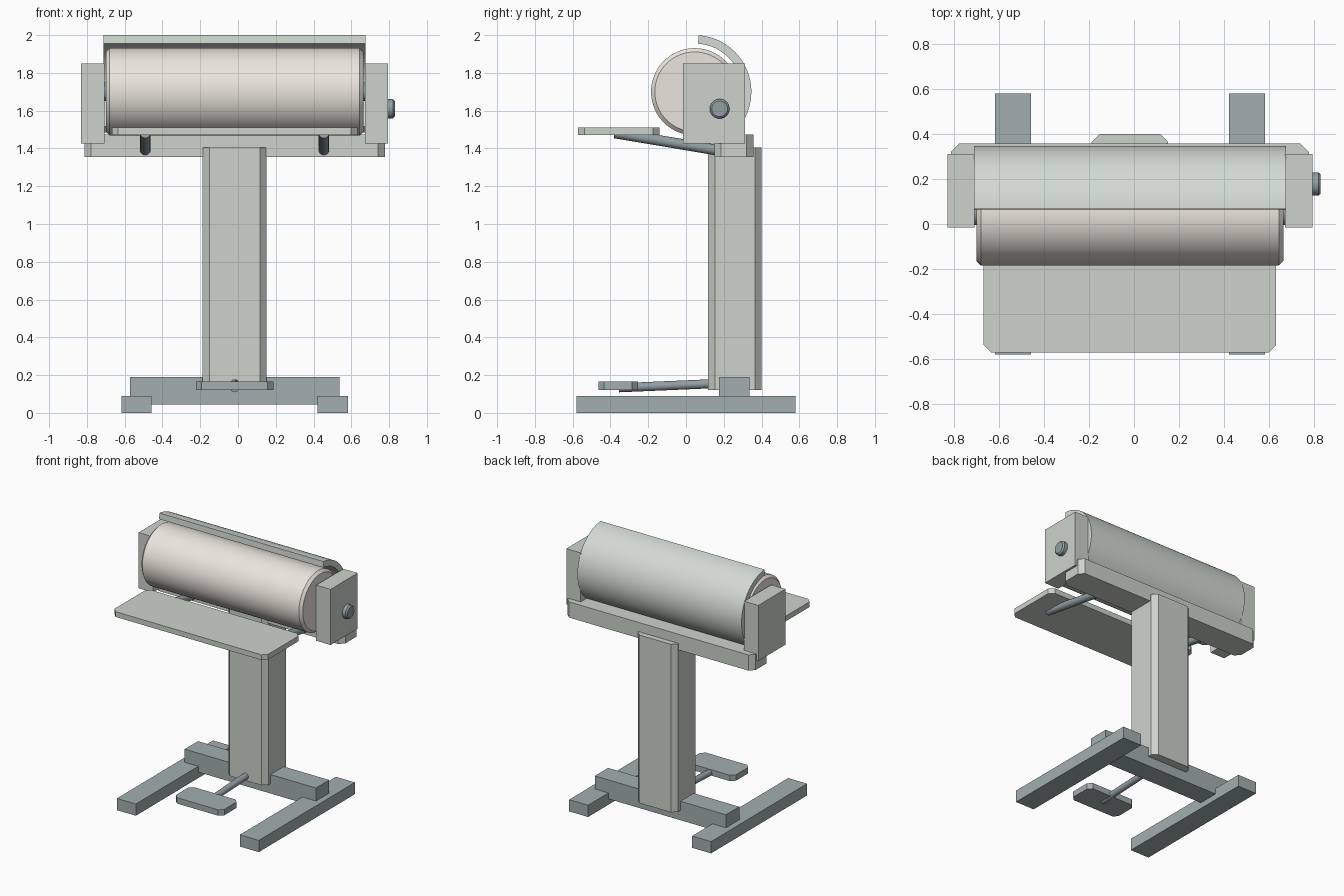
import bpy, bmesh
from math import sin, cos, radians
from mathutils import Vector

if "Cube" in bpy.data.objects:
    bpy.data.objects.remove(bpy.data.objects["Cube"])

CX = -0.018  # symmetry plane (the knob sticks out on one side only)


def material(name, rgb):
    m = bpy.data.materials.new(name)
    m.diffuse_color = (*rgb, 1)
    m.use_nodes = True
    m.node_tree.nodes["Principled BSDF"].inputs["Base Color"].default_value = m.diffuse_color
    return m


BODY = material("body_paint", (0.61, 0.65, 0.60))
COVER = material("cover_paint", (0.65, 0.70, 0.655))
DARK = material("dark_metal", (0.37, 0.43, 0.43))
ROD = material("rod_metal", (0.29, 0.35, 0.37))
CLOTH = material("roller_cloth", (0.83, 0.79, 0.73))


def finish(bm, name, mat, smooth=False):
    bmesh.ops.recalc_face_normals(bm, faces=bm.faces)
    me = bpy.data.meshes.new(name)
    bm.to_mesh(me)
    bm.free()
    ob = bpy.data.objects.new(name, me)
    me.materials.append(mat)
    bpy.context.collection.objects.link(ob)
    if smooth:
        bpy.ops.object.select_all(action='DESELECT')
        bpy.context.view_layer.objects.active = ob
        ob.select_set(True)
        bpy.ops.object.shade_smooth_by_angle(angle=radians(30))
    return ob


def box(name, x, y, z, mat, chamfer=0):
    """Box from (min, max) ranges, vertical corners optionally chamfered."""
    bm = bmesh.new()
    bmesh.ops.create_cube(bm, size=1)
    for v in bm.verts:
        v.co = Vector([r[0] if c < 0 else r[1] for c, r in zip(v.co, (x, y, z))])
    if chamfer:
        edges = [e for e in bm.edges
                 if abs(e.verts[0].co.z - e.verts[1].co.z) > 1e-6]
        bmesh.ops.bevel(bm, geom=edges, offset=chamfer, segments=1, affect='EDGES')
    return finish(bm, name, mat)


def cylinder(name, a, b, r, mat, sides=24, chamfer=0):
    """Cylinder between two points, rims optionally chamfered."""
    a, b = Vector(a), Vector(b)
    bm = bmesh.new()
    bmesh.ops.create_cone(bm, cap_ends=True, segments=sides, radius1=r,
                          radius2=r, depth=(b - a).length)
    if chamfer:
        rims = [e for e in bm.edges if any(len(f.verts) > 4 for f in e.link_faces)]
        bmesh.ops.bevel(bm, geom=rims, offset=chamfer, segments=1, affect='EDGES')
    rot = (b - a).to_track_quat('Z', 'Y')
    for v in bm.verts:
        v.co = rot @ v.co + (a + b) / 2
    return finish(bm, name, mat, True)


def sym(half):
    return (CX - half, CX + half)


def side_range(s, inner, outer):
    return tuple(sorted((CX + s * inner, CX + s * outer)))


# Base: two feet, cross beam, column
for s, side in ((-1, "left"), (1, "right")):
    box(f"{side}_foot", side_range(s, 0.44, 0.60), (-0.58, 0.58), (0, 0.09), DARK)
box("base_beam", sym(0.555), (0.175, 0.335), (0.045, 0.19), DARK)
box("column", sym(0.17), (0.117, 0.40), (0.12, 1.405), BODY, 0.036)

# Foot pedal and its arm
box("pedal", sym(0.205), (-0.463, -0.255), (0.12, 0.165), DARK, 0.03)
cylinder("pedal_arm", (CX, 0.2, 0.157), (CX, -0.355, 0.133), 0.024, ROD)

# Upper beam, feed table and table supports
box("upper_beam", sym(0.795), (0.15, 0.357), (1.355, 1.475), BODY, 0.036)
box("feed_table", sym(0.65), (-0.572, -0.14), (1.47, 1.51), BODY, 0.034)
for s, side in ((-1, "left"), (1, "right")):
    x = CX + s * 0.473
    cylinder(f"{side}_table_support", (x, -0.378, 1.482), (x, 0.20, 1.385), 0.028, ROD)

# End housings
for s, side in ((-1, "left"), (1, "right")):
    box(f"{side}_housing", side_range(s, 0.69, 0.812), (-0.016, 0.312), (1.425, 1.85), BODY)

# Roller, axle and knob
RY, RZ = 0.046, 1.70
cylinder("roller", (CX - 0.682, RY, RZ), (CX + 0.682, RY, RZ), 0.231, CLOTH, 64, 0.02)
cylinder("axle", (CX - 0.74, RY, RZ), (CX + 0.74, RY, RZ), 0.05, ROD)
cylinder("knob", (0.78, 0.178, 1.61), (0.83, 0.178, 1.61), 0.052, ROD, 24, 0.01)

# Curved rear cover: ring segment extruded along x
bm = bmesh.new()
steps = 32
rings = []
for i in range(steps + 1):
    t = radians(86 - 132 * i / steps)
    rings.append([bm.verts.new((x, RY + r * cos(t), RZ + r * sin(t)))
                  for x, r in ((CX - 0.694, 0.255), (CX + 0.694, 0.255),
                               (CX + 0.694, 0.30), (CX - 0.694, 0.30))])
for p, q in zip(rings, rings[1:]):
    for k in range(4):
        bm.faces.new((p[k], p[(k + 1) % 4], q[(k + 1) % 4], q[k]))
bm.faces.new(rings[0])
bm.faces.new(rings[-1])
finish(bm, "rear_cover", COVER, True)
